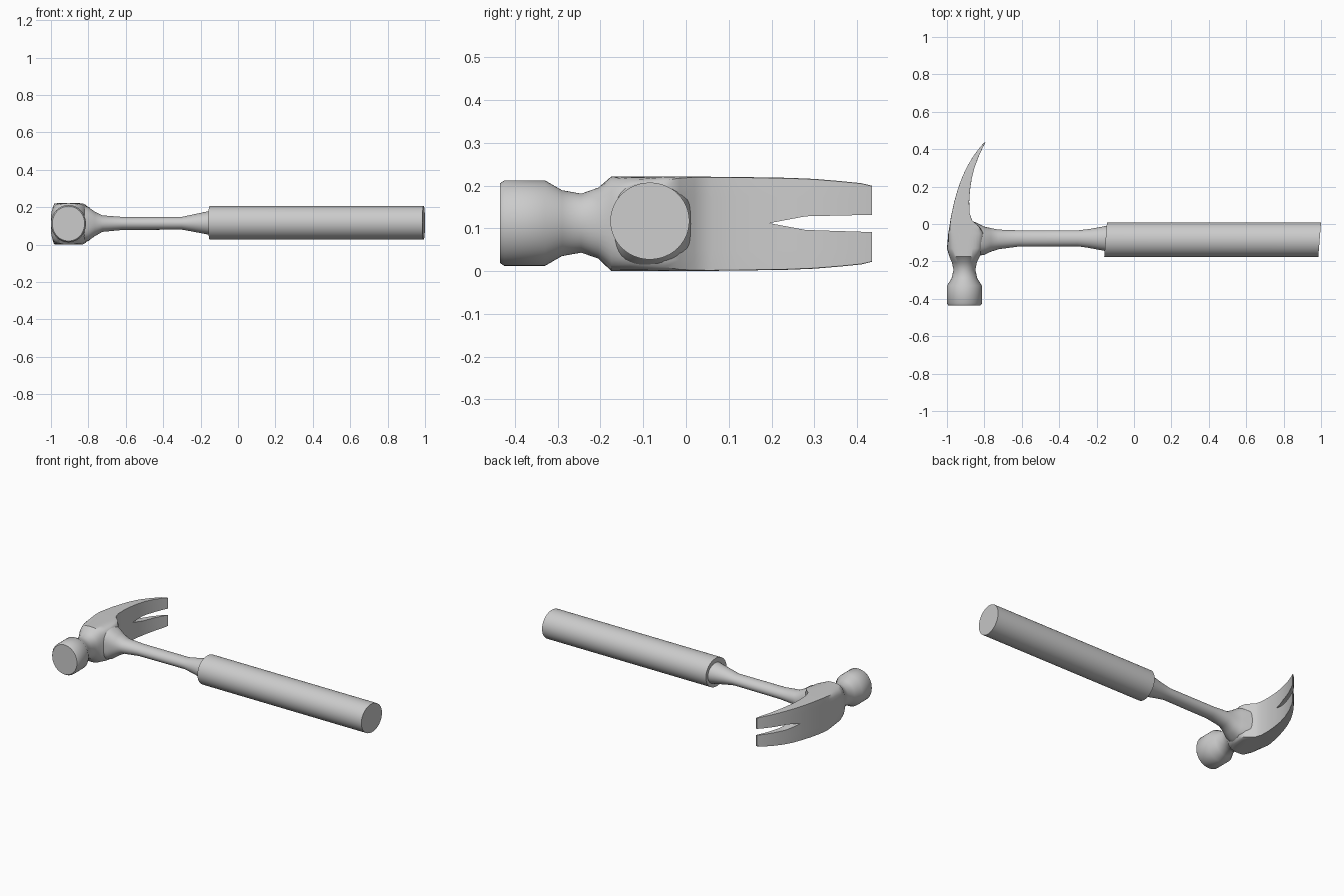
import bpy, bmesh
from math import cos, sin, tau, radians

if "Cube" in bpy.data.objects:
    bpy.data.objects.remove(bpy.data.objects["Cube"])

N = 48
ZC = 0.1105


def finish(name, bm):
    bmesh.ops.recalc_face_normals(bm, faces=bm.faces)
    me = bpy.data.meshes.new(name)
    bm.to_mesh(me)
    bm.free()
    ob = bpy.data.objects.new(name, me)
    bpy.context.collection.objects.link(ob)
    return ob


def smooth(ob, angle=35):
    bpy.ops.object.select_all(action='DESELECT')
    ob.select_set(True)
    bpy.context.view_layer.objects.active = ob
    bpy.ops.object.shade_smooth_by_angle(angle=radians(angle))


def loft(name, rings, place):
    """Skin rounded-square rings (pos, low, high, z centre, z half, exponent)."""
    bm = bmesh.new()
    loops = []
    for pos, lo, hi, zc, zh, e in rings:
        loop = []
        for i in range(N):
            c, s = cos(tau * i / N), sin(tau * i / N)
            r = (abs(c) ** e + abs(s) ** e) ** (-1 / e)
            w = (lo + hi) / 2 + (hi - lo) / 2 * r * c
            loop.append(bm.verts.new(place(pos, w, zc + zh * r * s)))
        loops.append(loop)
    for a, b in zip(loops, loops[1:]):
        for i in range(N):
            j = (i + 1) % N
            bm.faces.new((a[i], a[j], b[j], b[i]))
    bm.faces.new(loops[0])
    bm.faces.new(loops[-1])
    return finish(name, bm)


# Head: striking face, waist, cheeks and curved claw, lofted along y
head = loft("hammer_head", [
    (-0.435, -0.993, -0.820, 0.112, 0.093, 2),
    (-0.425, -1.000, -0.813, 0.112, 0.100, 2),
    (-0.330, -1.000, -0.813, 0.112, 0.100, 2),
    (-0.290, -0.975, -0.838, 0.112, 0.077, 2),
    (-0.245, -0.965, -0.848, 0.112, 0.069, 2),
    (-0.205, -0.974, -0.840, 0.112, 0.083, 2.2),
    (-0.175, -0.987, -0.825, ZC, 0.1105, 3),
    (-0.130, -1.000, -0.805, ZC, 0.1105, 4),
    (-0.050, -0.993, -0.805, ZC, 0.1105, 8),
    (-0.015, -0.987, -0.825, ZC, 0.1105, 20),
    (0.020, -0.982, -0.866, ZC, 0.1105, 40),
    (0.060, -0.974, -0.879, ZC, 0.1100, 60),
    (0.120, -0.961, -0.881, ZC, 0.1095, 60),
    (0.180, -0.944, -0.877, ZC, 0.1085, 60),
    (0.240, -0.923, -0.868, ZC, 0.1075, 60),
    (0.300, -0.896, -0.853, ZC, 0.1050, 60),
    (0.360, -0.861, -0.831, ZC, 0.1000, 60),
    (0.410, -0.824, -0.808, ZC, 0.0950, 60),
    (0.435, -0.801, -0.794, ZC, 0.0890, 60),
], lambda p, w, z: (w, p, z))

# Nail slot cut through the claw
bm = bmesh.new()
slot = [(0.195, 0.112), (0.28, 0.096), (0.5, 0.089), (0.5, 0.133), (0.28, 0.128)]
face = bm.faces.new([bm.verts.new((-1.1, y, z)) for y, z in slot])
ext = bmesh.ops.extrude_face_region(bm, geom=[face])["geom"]
bmesh.ops.translate(bm, vec=(0.5, 0, 0),
                    verts=[v for v in ext if isinstance(v, bmesh.types.BMVert)])
cutter = finish("slot_cutter", bm)
cutter.hide_render = True
mod = head.modifiers.new("slot", 'BOOLEAN')
mod.operation = 'DIFFERENCE'
mod.solver = 'EXACT'
mod.object = cutter
bpy.context.view_layer.objects.active = head
bpy.ops.object.modifier_apply(modifier=mod.name)
bpy.data.objects.remove(cutter)
smooth(head)

# Shaft: flares into the head at one end and into the grip at the other
shaft = loft("shaft", [
    (-0.900, -0.175, 0.020, ZC, 0.108, 3),
    (-0.850, -0.172, 0.010, ZC, 0.106, 3),
    (-0.800, -0.165, -0.014, ZC, 0.090, 2.6),
    (-0.765, -0.148, -0.022, ZC, 0.065, 2.3),
    (-0.725, -0.135, -0.030, 0.112, 0.044, 2),
    (-0.620, -0.121, -0.034, 0.113, 0.035, 2),
    (-0.300, -0.119, -0.034, 0.114, 0.034, 2),
    (-0.240, -0.128, -0.027, 0.115, 0.046, 2),
    (-0.140, -0.147, -0.009, 0.116, 0.066, 2),
], lambda p, w, z: (p, w, z))
smooth(shaft)

# Grip: cylinder with slightly slanted ends
grip = loft("grip", [
    (-0.152, -0.177, 0.008, 0.117, 0.09, 2),
    (0.9926, -0.177, 0.008, 0.117, 0.09, 2),
], lambda p, w, z: (p + 0.08 * (w + 0.0845), w, z))
smooth(grip)
